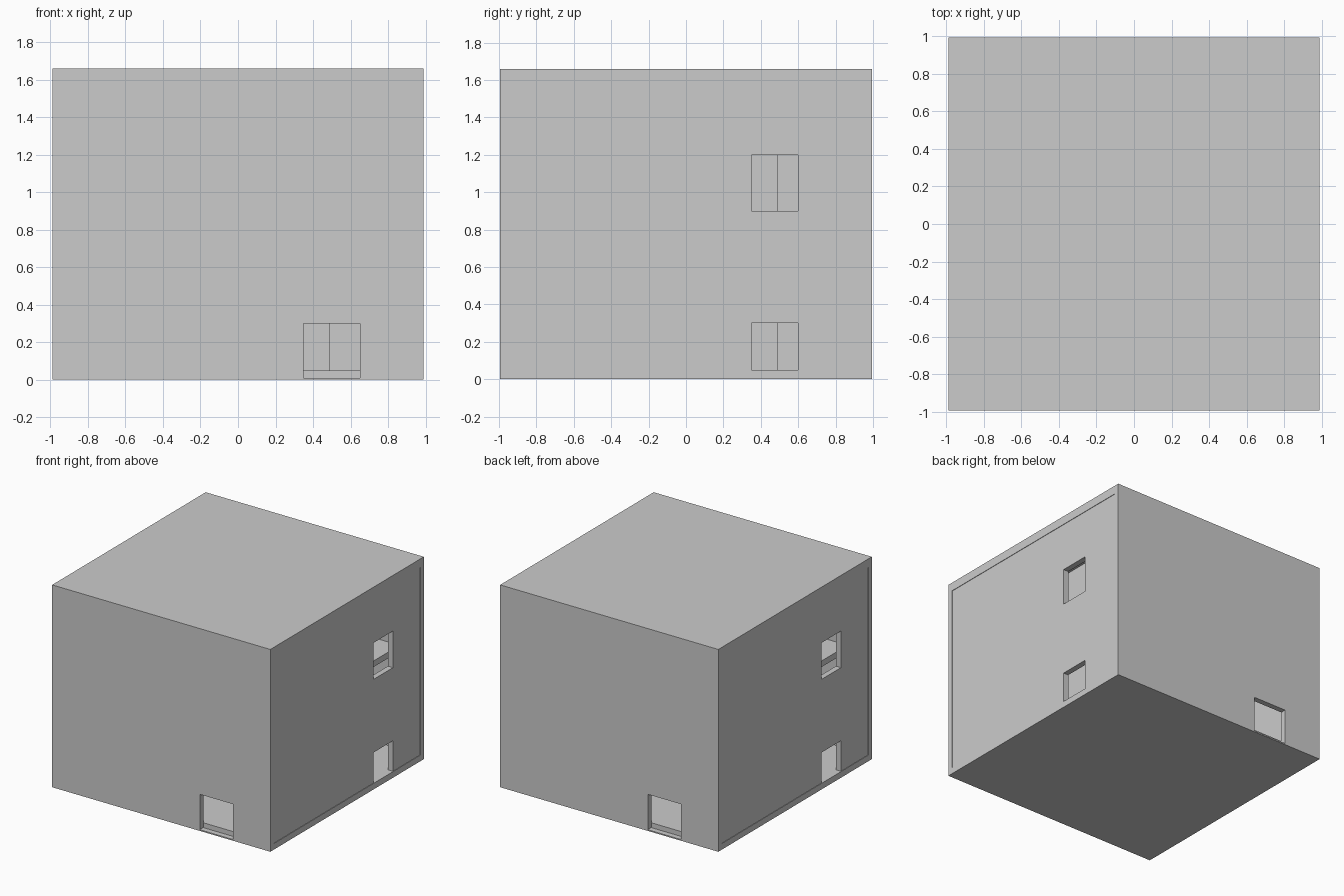
import bpy, bmesh
from mathutils import Vector

if "Cube" in bpy.data.objects:
    bpy.data.objects.remove(bpy.data.objects["Cube"])


def box(name, lo, hi):
    bm = bmesh.new()
    bmesh.ops.create_cube(bm, size=1)
    lo, hi = Vector(lo), Vector(hi)
    for v in bm.verts:
        v.co = Vector((v.co[i] * (hi[i] - lo[i]) + (lo[i] + hi[i]) / 2 for i in range(3)))
    me = bpy.data.meshes.new(name)
    bm.to_mesh(me)
    bm.free()
    ob = bpy.data.objects.new(name, me)
    bpy.context.collection.objects.link(ob)
    return ob


def cut(ob, lo, hi):
    cutter = box("opening_cutter", lo, hi)
    mod = ob.modifiers.new("opening", 'BOOLEAN')
    mod.operation = 'DIFFERENCE'
    mod.solver = 'EXACT'
    mod.object = cutter
    bpy.context.view_layer.objects.active = ob
    bpy.ops.object.modifier_apply(modifier=mod.name)
    bpy.data.objects.remove(cutter)


def turned(ob, name):
    # copy turned half way round the vertical axis
    c = ob.copy()
    c.name = name
    c.rotation_euler.z = 3.14159265
    bpy.context.collection.objects.link(c)


# floor and roof slabs between the end walls
box("floor", (-.99, -.95, 0), (.99, .95, .05))
box("roof", (-.99, -.95, 1.59), (.99, .95, 1.66))

# end walls, each with a doorway
front = box("front_wall", (-.99, -.995, 0), (.99, -.95, 1.66))
cut(front, (.35, -1.1, .01), (.65, -.9, .3))
turned(front, "back_wall")

# side walls, slightly inset, each with two openings
side = box("right_wall", (.94, -.95, .05), (.986, .95, 1.59))
cut(side, (.9, .35, .04), (1.1, .6, .3))
cut(side, (.9, .35, .9), (1.1, .6, 1.2))
turned(side, "left_wall")

# central core leaving a corridor all round
box("core", (-.49, -.49, .05), (.49, .49, 1.59))

# raised corridor landings seen through the upper openings
for z in (.85, 1.22):
    ledge = box("back_landing", (-.49, .49, z), (.8, .95, z + .05))
    turned(ledge, "front_landing")
